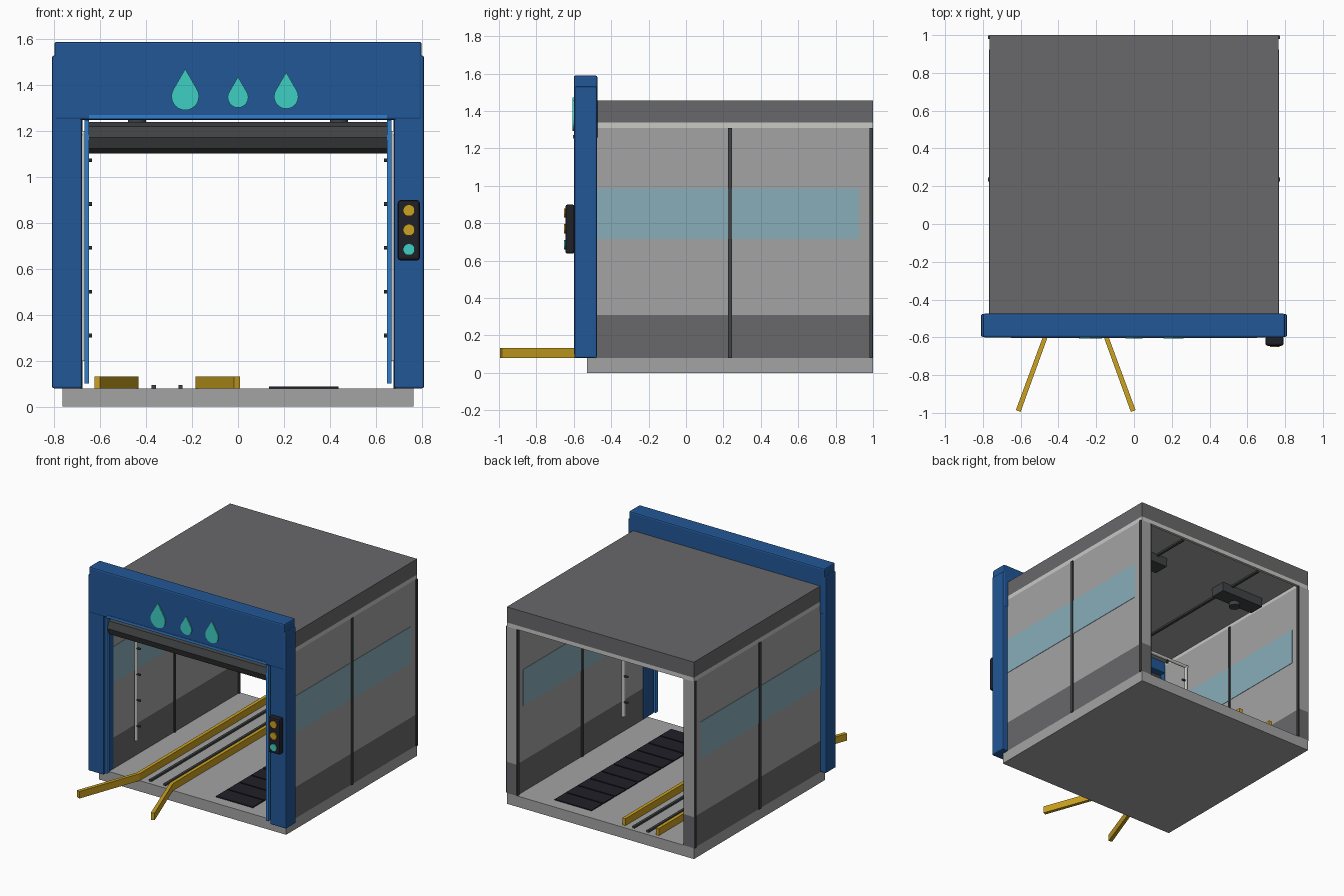
import bpy, bmesh, math
from mathutils import Vector

cube = bpy.data.objects.get("Cube")
if cube:
    bpy.data.objects.remove(cube, do_unlink=True)


def material(name, r, g, b):
    m = bpy.data.materials.new(name)
    m.use_nodes = True
    m.diffuse_color = (r, g, b, 1)
    m.node_tree.nodes["Principled BSDF"].inputs["Base Color"].default_value = (r, g, b, 1)
    return m


WALL = material("wall grey", .37, .37, .37)
ROOF = material("roof grey", .14, .14, .145)
TRIM = material("light grey", .58, .58, .56)
METAL = material("dark metal", .052, .054, .056)
GLASS = material("window blue", .25, .42, .49)
BLUE = material("portal blue", .016, .095, .31)
STRIP = material("bright blue", .03, .21, .6)
TEAL = material("teal", .048, .62, .54)
YELLOW = material("yellow", .6, .36, .015)
BLACK = material("navy black", .014, .014, .021)


def finish(name, bm, mat, bevel=0):
    bmesh.ops.recalc_face_normals(bm, faces=bm.faces)
    mesh = bpy.data.meshes.new(name)
    bm.to_mesh(mesh)
    bm.free()
    mesh.materials.append(mat)
    ob = bpy.data.objects.new(name, mesh)
    bpy.context.collection.objects.link(ob)
    if bevel:
        mod = ob.modifiers.new("bevel", 'BEVEL')
        mod.width = bevel
        mod.segments = 2
    return ob


def box(name, x, y, z, mat, bevel=0):
    """Box from (low, high) ranges."""
    bm = bmesh.new()
    bmesh.ops.create_cube(bm, size=1)
    for v in bm.verts:
        v.co = Vector([(r[0] + r[1]) / 2 + c * (r[1] - r[0]) for r, c in zip((x, y, z), v.co)])
    return finish(name, bm, mat, bevel)


def prism(name, points, vec, mat):
    """Extrude a closed outline along a vector."""
    bm = bmesh.new()
    face = bm.faces.new([bm.verts.new(p) for p in points])
    ext = bmesh.ops.extrude_face_region(bm, geom=[face])
    bmesh.ops.translate(bm, vec=vec, verts=[g for g in ext["geom"] if isinstance(g, bmesh.types.BMVert)])
    return finish(name, bm, mat)


def rod(name, a, b, r, mat, sides=12):
    a, b = Vector(a), Vector(b)
    d = b - a
    u = d.orthogonal().normalized()
    w = d.normalized().cross(u)
    angles = [math.tau * i / sides for i in range(sides)]
    return prism(name, [a + r * (u * math.cos(t) + w * math.sin(t)) for t in angles], d, mat)


def sides(lo, hi):
    """Matching x ranges on both sides."""
    return (("left", (lo, hi)), ("right", (-hi, -lo)))


# Bay shell
box("floor_slab", (-.765, .765), (-.53, 1), (0, .08), WALL)
box("roof", (-.765, .765), (-.48, 1), (1.34, 1.455), ROOF)
box("ceiling_panel", (-.68, .68), (-.47, .98), (1.33, 1.34), WALL)
box("rear_roof_trim", (-.685, .685), (.98, 1), (1.31, 1.34), TRIM)
for side, x in sides(.685, .765):
    box(side + "_lower_wall", x, (-.48, 1), (.08, .31), ROOF)
    box(side + "_upper_wall", x, (-.48, 1), (.31, 1.31), WALL)
    box(side + "_roof_trim", x, (-.48, 1), (1.31, 1.34), TRIM)
for side, x in sides(.682, .768):
    box(side + "_window_band", x, (-.478, .925), (.715, .985), GLASS)
for side, x in sides(.677, .774):
    box(side + "_middle_rib", x, (.225, .245), (.08, 1.31), METAL)
    box(side + "_rear_rib", x, (.98, .998), (.08, 1.31), METAL)

# Entrance portal
for side, x in sides(.68, .81):
    box(side + "_portal_post", x, (-.597, -.477), (.08, 1.53), BLUE, .008)
box("portal_header", (-.8, .8), (-.6, -.474), (1.25, 1.59), BLUE, .01)
for side, x in sides(.65, .668):
    box(side + "_light_strip", x, (-.6, -.575), (.1, 1.25), STRIP)
box("top_light_strip", (-.65, .65), (-.604, -.58), (1.253, 1.272), STRIP)
rod("shutter_roller", (-.65, -.53, 1.172), (.65, -.53, 1.172), .068, METAL, 8)


# Water drop badges: round base with a pointed tip
def drop(name, x, bottom, top, r):
    cz = bottom + r
    arc = [math.radians(30 - 240 * i / 16) for i in range(17)]
    pts = [(x + r * math.cos(t), -.598, cz + r * math.sin(t)) for t in arc]
    pts.append((x, -.598, top))
    prism(name, pts, (0, -.009, 0), TEAL)


drop("left_drop", .21, 1.298, 1.457, .053)
drop("middle_drop", 0, 1.303, 1.437, .045)
drop("right_drop", -.23, 1.292, 1.472, .06)

# Signal light
box("signal_housing", (.696, .792), (-.645, -.595), (.637, .9), BLACK, .012)
for name, z, mat in (("upper", .855, YELLOW), ("middle", .77, YELLOW), ("lower", .685, TEAL)):
    rod(name + "_signal_lamp", (.745, -.64, z), (.745, -.652, z), .026, mat, 12)

# Wheel guide rails with flared front ends
def guide(name, x, flare):
    h = .0125
    bend, tip = -.53, -.99
    pts = [(x - h, .97), (x - h, bend), (x + flare - h, tip - .005 * flare / abs(flare)),
           (x + flare + h, tip + .005 * flare / abs(flare)), (x + h, bend), (x + h, .97)]
    prism(name, [(px, py, .08) for px, py in pts], (0, 0, .052), YELLOW)


guide("outer_guide_rail", -.445, -.168)
guide("inner_guide_rail", -.172, .168)
for i, x in enumerate((-.367, -.25)):
    box(f"conveyor_strip_{i + 1}", (x - .009, x + .009), (-.5, .97), (.08, .094), METAL)

# Floor drain tiles
count, start, pitch = 10, -.45, .137
for i in range(count):
    y = start + i * pitch
    box(f"drain_tile_{i + 1}", (.135, .437), (y, y + pitch - .01), (.08, .087), BLACK)

# Spray arch with nozzles
ay = -.23
rod("spray_arch_top", (-.684, ay, 1.19), (.684, ay, 1.19), .012, TRIM)
for s, side in ((1, "left"), (-1, "right")):
    rod(side + "_spray_pipe", (s * .672, ay, .2), (s * .672, ay, 1.19), .012, TRIM)
    for i in range(5):
        z = .31 + i * .191
        rod(f"{side}_nozzle_{i + 1}", (s * .664, ay, z), (s * .637, ay, z), .008, METAL, 8)
for i in range(5):
    x = -.5 + i * .25
    rod(f"top_nozzle_{i + 1}", (x, ay, 1.182), (x, ay, 1.155), .008, METAL, 8)

# Ceiling rails and dryers
for side, x in sides(.335, .355):
    box(side + "_ceiling_rail", x, (-.4, .95), (1.318, 1.332), METAL)
for side, x in sides(.26, .62):
    box(side + "_dryer_body", x, (.55, .67), (1.262, 1.33), METAL)
    cx = sum(x) / 2
    rod(side + "_dryer_nozzle", (cx, .58, 1.27), (cx, .58, 1.233), .04, METAL, 16)
